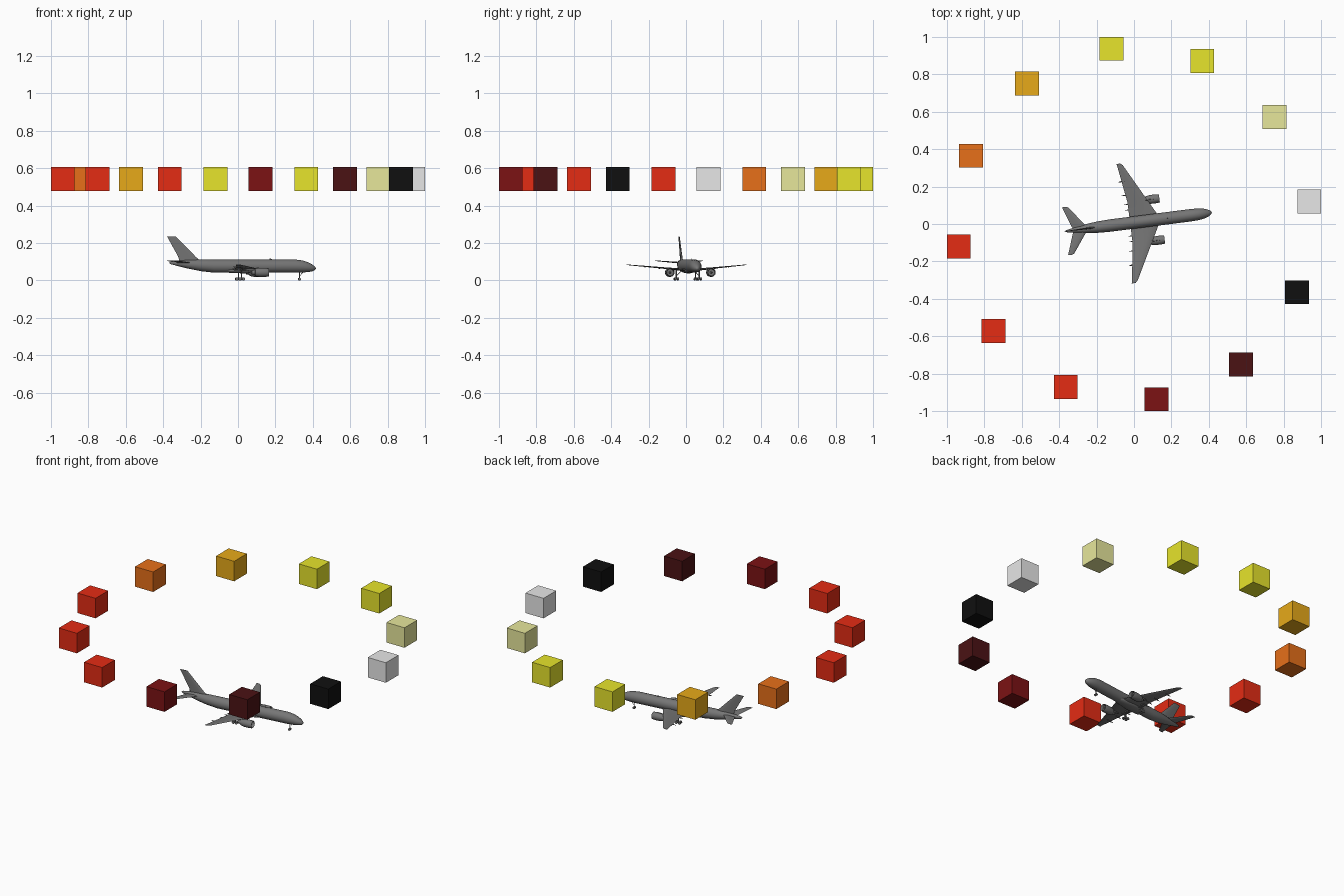
import bpy, bmesh, math
from mathutils import Matrix, Vector

if "Cube" in bpy.data.objects:
    bpy.data.objects.remove(bpy.data.objects["Cube"])

TURN = math.radians(7.3)
PLACE = Matrix.Rotation(TURN, 4, 'Z') @ Matrix.Translation((0, 0.008, 0))


def material(name, r, g, b):
    m = bpy.data.materials.new(name)
    m.use_nodes = True
    m.diffuse_color = (r, g, b, 1)
    m.node_tree.nodes["Principled BSDF"].inputs["Base Color"].default_value = (r, g, b, 1)
    return m


GREY = material("plane grey", 0.18, 0.18, 0.18)
WHITE = material("white", 0.8, 0.8, 0.8)
PALE = material("pale yellow", 0.8, 0.8, 0.33)
YELLOW = material("yellow", 0.8, 0.78, 0.025)
AMBER = material("amber", 0.8, 0.4, 0.01)
ORANGE = material("orange", 0.8, 0.16, 0.01)
RED = material("red", 0.78, 0.025, 0.007)
DARK_RED = material("dark red", 0.2, 0.006, 0.007)
BROWN = material("dark brown", 0.07, 0.006, 0.007)
BLACK = material("black", 0.005, 0.005, 0.005)


def finish(name, bm, mat, matrix, smooth=True):
    bmesh.ops.recalc_face_normals(bm, faces=bm.faces)
    mesh = bpy.data.meshes.new(name)
    bm.to_mesh(mesh)
    bm.free()
    mesh.materials.append(mat)
    obj = bpy.data.objects.new(name, mesh)
    bpy.context.collection.objects.link(obj)
    obj.matrix_world = matrix
    if smooth:
        bpy.ops.object.select_all(action='DESELECT')
        obj.select_set(True)
        bpy.context.view_layer.objects.active = obj
        bpy.ops.object.shade_smooth_by_angle(angle=math.radians(40))
    return obj


def loft(name, rings):
    """Skin a list of equal-sized point rings and cap both ends."""
    bm = bmesh.new()
    loops = [[bm.verts.new(p) for p in ring] for ring in rings]
    n = len(loops[0])
    for a, b in zip(loops, loops[1:]):
        for i in range(n):
            j = (i + 1) % n
            bm.faces.new((a[i], a[j], b[j], b[i]))
    bm.faces.new(loops[0])
    bm.faces.new(loops[-1])
    return finish(name, bm, GREY, PLACE)


def body(name, sections, y=0, n=24):
    """Round body along x: sections of (x, centre z, half width, half height)."""
    angles = [2 * math.pi * i / n for i in range(n)]
    return loft(name, [[(x, y + w * math.cos(a), z + h * math.sin(a)) for a in angles]
                       for x, z, w, h in sections])


# Chord fraction and thickness fraction around a wing section
AIRFOIL = [(0, 0), (0.06, 0.5), (0.3, 1), (0.65, 0.6), (1, 0.05),
           (1, -0.05), (0.65, -0.5), (0.3, -0.8), (0.06, -0.45)]


def surface(name, sections, upright=False):
    """Wing or fin: sections of (leading x, trailing x, span, height, half thickness)."""
    rings = []
    for lead, trail, span, height, thick in sections:
        ring = []
        for c, t in AIRFOIL:
            x = lead + (trail - lead) * c
            ring.append((x, t * thick, height) if upright else (x, span, height + t * thick))
        rings.append(ring)
    return loft(name, rings)


def rod(name, a, b, radius, n=12):
    """Straight cylinder between two points."""
    a, b = Vector(a), Vector(b)
    bm = bmesh.new()
    turn = (b - a).to_track_quat('Z', 'Y').to_matrix().to_4x4()
    bmesh.ops.create_cone(bm, cap_ends=True, segments=n, radius1=radius, radius2=radius,
                          depth=(b - a).length, matrix=Matrix.Translation((a + b) / 2) @ turn)
    return finish(name, bm, GREY, PLACE)


def wheel(name, x, y, r):
    rod(name, (x, y - r * 0.4, r), (x, y + r * 0.4, r), r, 16)


# Fuselage with drooped nose and upswept tail cone
body("fuselage", [
    (0.42, 0.064, 0.003, 0.003), (0.415, 0.065, 0.01, 0.01), (0.402, 0.067, 0.018, 0.018),
    (0.38, 0.071, 0.026, 0.026), (0.35, 0.075, 0.031, 0.032), (0.31, 0.077, 0.033, 0.035),
    (-0.13, 0.077, 0.033, 0.035), (-0.2, 0.081, 0.03, 0.031), (-0.27, 0.087, 0.022, 0.023),
    (-0.33, 0.092, 0.012, 0.013), (-0.362, 0.094, 0.006, 0.007), (-0.369, 0.094, 0.002, 0.003)])
body("belly_fairing", [
    (0.17, 0.056, 0.006, 0.006), (0.13, 0.054, 0.03, 0.013), (0.04, 0.053, 0.036, 0.015),
    (-0.04, 0.054, 0.032, 0.014), (-0.09, 0.056, 0.006, 0.006)])

# Tail fin and roof antenna
surface("tail_fin", [
    (-0.195, -0.315, 0, 0.1, 0.006), (-0.225, -0.32, 0, 0.125, 0.005),
    (-0.333, -0.381, 0, 0.235, 0.002)], True)
surface("roof_antenna", [
    (0.19, 0.172, 0, 0.108, 0.001), (0.178, 0.17, 0, 0.118, 0.0006)], True)

for side, word in ((1, "left"), (-1, "right")):
    # Wing with cranked trailing edge
    surface(word + "_wing", [
        (0.145, -0.022, 0, 0.055, 0.009), (0.127, -0.02, side * 0.035, 0.057, 0.008),
        (0.087, -0.02, side * 0.11, 0.064, 0.005), (-0.02, -0.05, side * 0.312, 0.083, 0.002),
        (-0.032, -0.053, side * 0.322, 0.084, 0.001)])
    surface(word + "_tailplane", [
        (-0.245, -0.325, 0, 0.094, 0.005), (-0.337, -0.369, side * 0.124, 0.105, 0.002),
        (-0.347, -0.371, side * 0.129, 0.105, 0.001)])

    # Engine nacelle with open intake, core nozzle and pylon
    y = side * 0.111
    body(word + "_engine", [(x, 0.043, r, r) for x, r in (
        (0.132, 0.005), (0.132, 0.018), (0.149, 0.019), (0.152, 0.021), (0.147, 0.0225),
        (0.13, 0.024), (0.1, 0.0235), (0.078, 0.019), (0.078, 0.014), (0.06, 0.01),
        (0.06, 0.007), (0.046, 0.001))], y)
    body(word + "_intake_spinner", [(0.131, 0.043, 0.007, 0.007), (0.138, 0.043, 0.005, 0.005),
                                    (0.143, 0.043, 0.001, 0.001)], y, 12)
    body(word + "_pylon", [(0.13, 0.064, 0.002, 0.003), (0.09, 0.06, 0.003, 0.009),
                           (0.05, 0.057, 0.003, 0.007), (0.02, 0.06, 0.001, 0.002)], y, 10)

    # Flap track fairings under the trailing edge
    for span in (0.07, 0.1, 0.15, 0.225):
        trail = -0.02 - max(0, span - 0.11) * 0.15
        z = 0.05 + span * 0.1
        body(word + "_flap_fairing", [
            (trail + 0.04, z + 0.002, 0.001, 0.001), (trail + 0.015, z, 0.003, 0.004),
            (trail - 0.005, z, 0.003, 0.003), (trail - 0.02, z, 0.0005, 0.0005)], side * span, 8)

    # Main landing gear with a four-wheel bogie
    y = side * 0.062
    rod(word + "_main_strut", (0.012, y, 0.01), (0.012, y, 0.06), 0.003)
    rod(word + "_main_brace", (0.012, y, 0.025), (0.012, side * 0.035, 0.05), 0.0018)
    rod(word + "_bogie_beam", (0.002, y, 0.0085), (0.022, y, 0.0085), 0.002)
    for x in (0.002, 0.022):
        rod(word + "_bogie_axle", (x, y - 0.008, 0.0085), (x, y + 0.008, 0.0085), 0.0015)
        for dy in (-0.008, 0.008):
            wheel(word + "_main_wheel", x, y + dy, 0.0085)
    wheel(word + "_nose_wheel", 0.332, side * 0.005, 0.0075)

# Nose landing gear
rod("nose_strut", (0.332, 0, 0.0075), (0.332, 0, 0.05), 0.0025)
rod("nose_axle", (0.332, -0.005, 0.0075), (0.332, 0.005, 0.0075), 0.0015)
rod("nose_brace", (0.332, 0, 0.022), (0.352, 0, 0.046), 0.0015)

# Ring of twelve coloured cubes, all square to the axes
RING = [WHITE, PALE, YELLOW, YELLOW, AMBER, ORANGE, RED, RED, RED, DARK_RED, BROWN, BLACK]
for i, mat in enumerate(RING):
    angle = TURN + math.radians(30) * i
    bm = bmesh.new()
    bmesh.ops.create_cube(bm, size=0.127)
    spot = Matrix.Translation((0.944 * math.cos(angle), 0.944 * math.sin(angle), 0.543))
    finish("ring_cube", bm, mat, spot, False)
